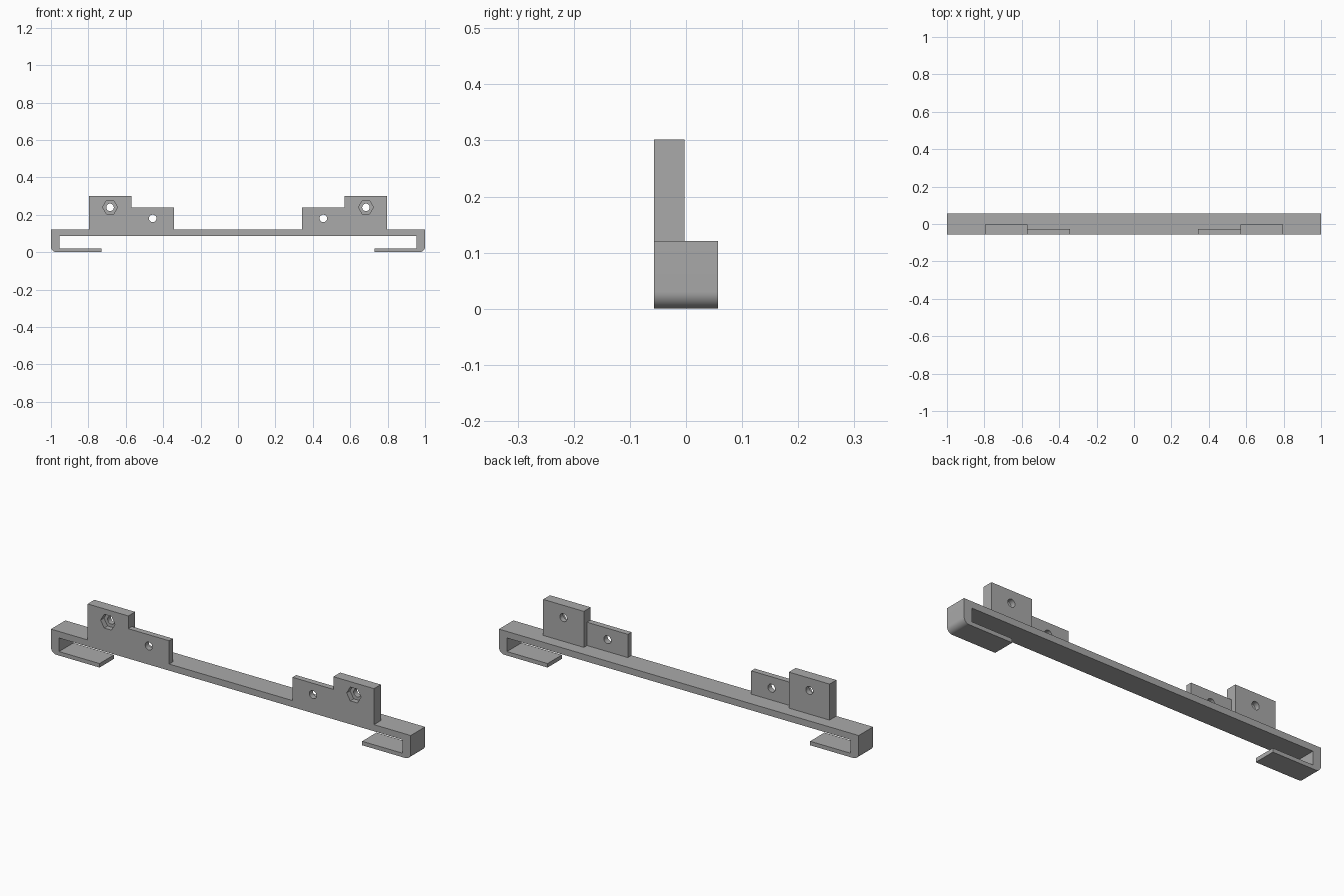
import bpy, bmesh, math

cube = bpy.data.objects.get("Cube")
if cube:
    bpy.data.objects.remove(cube, do_unlink=True)

grey = bpy.data.materials.new("plain_grey")
grey.use_nodes = True
colour = (0.4, 0.4, 0.4, 1)
grey.diffuse_color = colour
grey.node_tree.nodes["Principled BSDF"].inputs["Base Color"].default_value = colour

FRONT, BACK = -0.057, 0.057
TOP, UNDER, LIP = 0.121, 0.088, 0.02


def prism(name, outline, y0, y1):
    """Extrude an x-z outline from y0 to y1."""
    bm = bmesh.new()
    face = bm.faces.new([bm.verts.new((x, y0, z)) for x, z in outline])
    moved = bmesh.ops.extrude_face_region(bm, geom=[face])["geom"]
    bmesh.ops.translate(bm, vec=(0, y1 - y0, 0),
                        verts=[v for v in moved if isinstance(v, bmesh.types.BMVert)])
    bmesh.ops.recalc_face_normals(bm, faces=bm.faces)
    mesh = bpy.data.meshes.new(name)
    bm.to_mesh(mesh)
    bm.free()
    mesh.materials.append(grey)
    obj = bpy.data.objects.new(name, mesh)
    bpy.context.collection.objects.link(obj)
    return obj


def box(x0, x1, z0, z1):
    return [(x0, z0), (x1, z0), (x1, z1), (x0, z1)]


def ring(x, z, radius, sides):
    return [(x + radius * math.cos(math.tau * i / sides),
             z + radius * math.sin(math.tau * i / sides)) for i in range(sides)]


def combine(target, other, operation):
    """Apply a boolean and remove the helper."""
    mod = target.modifiers.new("combine", 'BOOLEAN')
    mod.operation, mod.solver, mod.object = operation, 'EXACT', other
    bpy.context.view_layer.objects.active = target
    bpy.ops.object.modifier_apply(modifier=mod.name)
    bpy.data.objects.remove(other, do_unlink=True)


# Bar with a hook at each end, rounded at the lower outer corner
r = 0.03
corner = [(1 - r + r * math.sin(a), r - r * math.cos(a))
          for a in (math.pi / 2 * i / 10 for i in range(11))]
half = [(0, UNDER), (0.955, UNDER), (0.955, LIP), (0.73, LIP), (0.73, 0)]
half += corner + [(1, TOP)]
outline = half[1:] + [(-x, z) for x, z in reversed(half[1:])]
bracket = prism("mounting_bracket", outline, FRONT, BACK)

# Thick and thin mounting tabs, drilled, with a hexagonal nut pocket
for s in (-1, 1):
    for name, x0, x1, top, back in (("thin_tab", 0.343, 0.6, 0.238, -0.028),
                                    ("thick_tab", 0.57, 0.796, 0.302, -0.003)):
        a, b = sorted((s * x0, s * x1))
        combine(bracket, prism(name, box(a, b, 0.105, top), FRONT, back), 'UNION')
    for x, z in ((0.456, 0.181), (0.684, 0.24)):
        combine(bracket, prism("drill", ring(s * x, z, 0.02, 32), -0.1, 0.1), 'DIFFERENCE')
    combine(bracket, prism("nut_pocket", ring(s * 0.684, 0.24, 0.04, 6), -0.1, -0.03),
            'DIFFERENCE')

# Merge flush faces and keep the edges sharp
bm = bmesh.new()
bm.from_mesh(bracket.data)
bmesh.ops.remove_doubles(bm, verts=bm.verts, dist=1e-5)
bmesh.ops.dissolve_limit(bm, angle_limit=0.01, verts=bm.verts, edges=bm.edges)
bm.to_mesh(bracket.data)
bm.free()
bpy.ops.object.select_all(action='DESELECT')
bracket.select_set(True)
bpy.context.view_layer.objects.active = bracket
bpy.ops.object.shade_smooth_by_angle(angle=math.radians(30))
